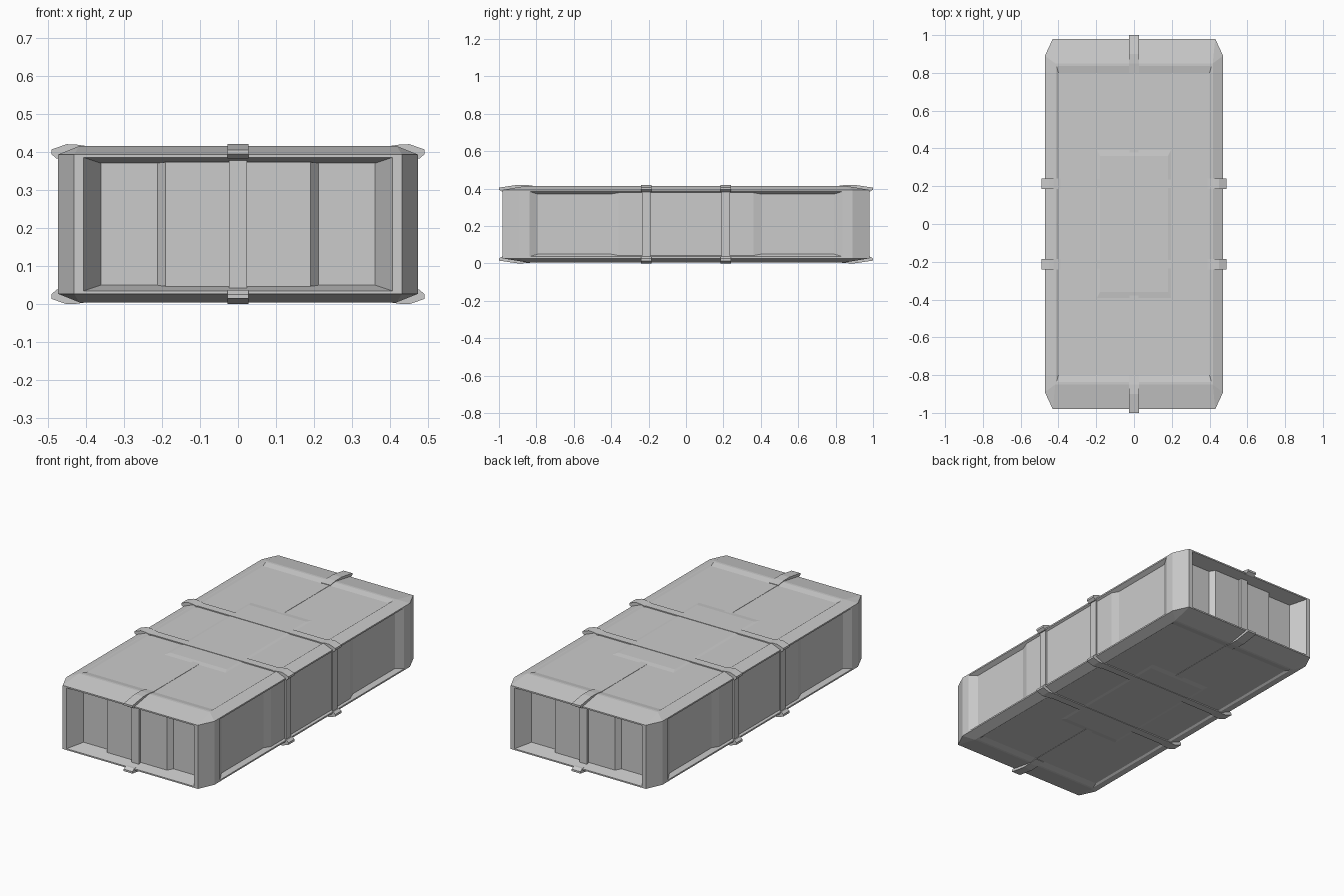
import bpy, bmesh
from mathutils import Vector

if "Cube" in bpy.data.objects:
    bpy.data.objects.remove(bpy.data.objects["Cube"])

MID = 0.21  # half height; parts are mirrored about this level


def make_object(name, bm):
    bmesh.ops.recalc_face_normals(bm, faces=bm.faces)
    mesh = bpy.data.meshes.new(name)
    bm.to_mesh(mesh)
    bm.free()
    ob = bpy.data.objects.new(name, mesh)
    bpy.context.collection.objects.link(ob)
    ob.location.z = MID
    return ob


def hull(name, points):
    bm = bmesh.new()
    for p in points:
        bm.verts.new(p)
    bmesh.ops.convex_hull(bm, input=bm.verts[:])
    bmesh.ops.dissolve_limit(bm, angle_limit=0.002, verts=bm.verts[:], edges=bm.edges[:])
    return make_object(name, bm)


def frustum(name, axis, sign, *rects):
    """Tapered block along an axis; each rect is (half u, half v, distance)."""
    u_ax, v_ax = [i for i in range(3) if i != axis]
    pts = []
    for u, v, d in rects:
        for su in (-1, 1):
            for sv in (-1, 1):
                p = Vector((0, 0, 0))
                p[u_ax], p[v_ax], p[axis] = su * u, sv * v, sign * d
                pts.append(p)
    return hull(name, pts)


def prism(name, profile, axis, centre, width):
    """Extrude a (distance, height) profile sideways to a given width."""
    bm = bmesh.new()
    lo, hi = centre - width / 2, centre + width / 2
    loops = []
    for off in (lo, hi):
        loops.append([bm.verts.new((d, off, z) if axis == 0 else (off, d, z))
                      for d, z in profile])
        bm.faces.new(loops[-1])
    n = len(profile)
    for i in range(n):
        j = (i + 1) % n
        bm.faces.new((loops[0][i], loops[0][j], loops[1][j], loops[1][i]))
    return make_object(name, bm)


# Case body: chamfered corners, softly sloped rims
pts = []
for sx in (-1, 1):
    for sy in (-1, 1):
        for sz in (-1, 1):
            pts += [(sx * .43, sy * .98, sz * .183), (sx * .472, sy * .89, sz * .183),
                    (sx * .417, sy * .85, sz * .205)]
body = hull("case_body", pts)

# Recess on each of the six faces: (opening, floor), and raised middle: (foot, top)
faces = {
    "side": (0, (.846, .177, .476), (.79, .16, .448), (.41, .161, .447), (.36, .168, .461)),
    "end": (1, (.41, .1766, .99), (.36, .16, .89), (.215, .16, .886), (.19, .163, .918)),
    "lid": (2, (.4135, .848, .207), (.40, .80, .198), (.20, .40, .197), (.18, .36, .2015)),
}
for name, (axis, opening, floor, foot, top) in faces.items():
    for sign in (-1, 1):
        cutter = frustum("cutter", axis, sign, opening, floor)
        cutter.hide_render = True
        mod = body.modifiers.new("recess", 'BOOLEAN')
        mod.operation = 'DIFFERENCE'
        mod.solver = 'EXACT'
        mod.object = cutter
        bpy.context.view_layer.objects.active = body
        bpy.ops.object.modifier_apply(modifier=mod.name)
        bpy.data.objects.remove(cutter)
        frustum(name + "_raised_panel", axis, sign, foot, top)


# Straps around the case, with wider clips over the rims
def strap(axis, centre, band, clip):
    half = band + [(d, -z) for d, z in reversed(band)]
    loop = half + [(-d, -z) for d, z in half]
    prism("strap", loop, axis, centre, .046)
    for sd in (-1, 1):
        for sz in (-1, 1):
            prism("strap_clip", [(sd * d, sz * z) for d, z in clip], axis, centre, .055)


for y in (-.213, .213):
    strap(0, y,
          [(.40, .204), (.43, .207), (.478, .195), (.478, .178), (.470, .172)],
          [(.39, .195), (.39, .204), (.425, .209), (.45, .21), (.49, .196),
           (.49, .184), (.476, .172), (.45, .172)])
strap(1, 0,
      [(.80, .1995), (.85, .207), (.985, .192), (.985, .178), (.935, .172)],
      [(.80, .19), (.80, .202), (.85, .209), (.90, .21), (1.0, .195),
       (1.0, .184), (.982, .173), (.915, .173)])
